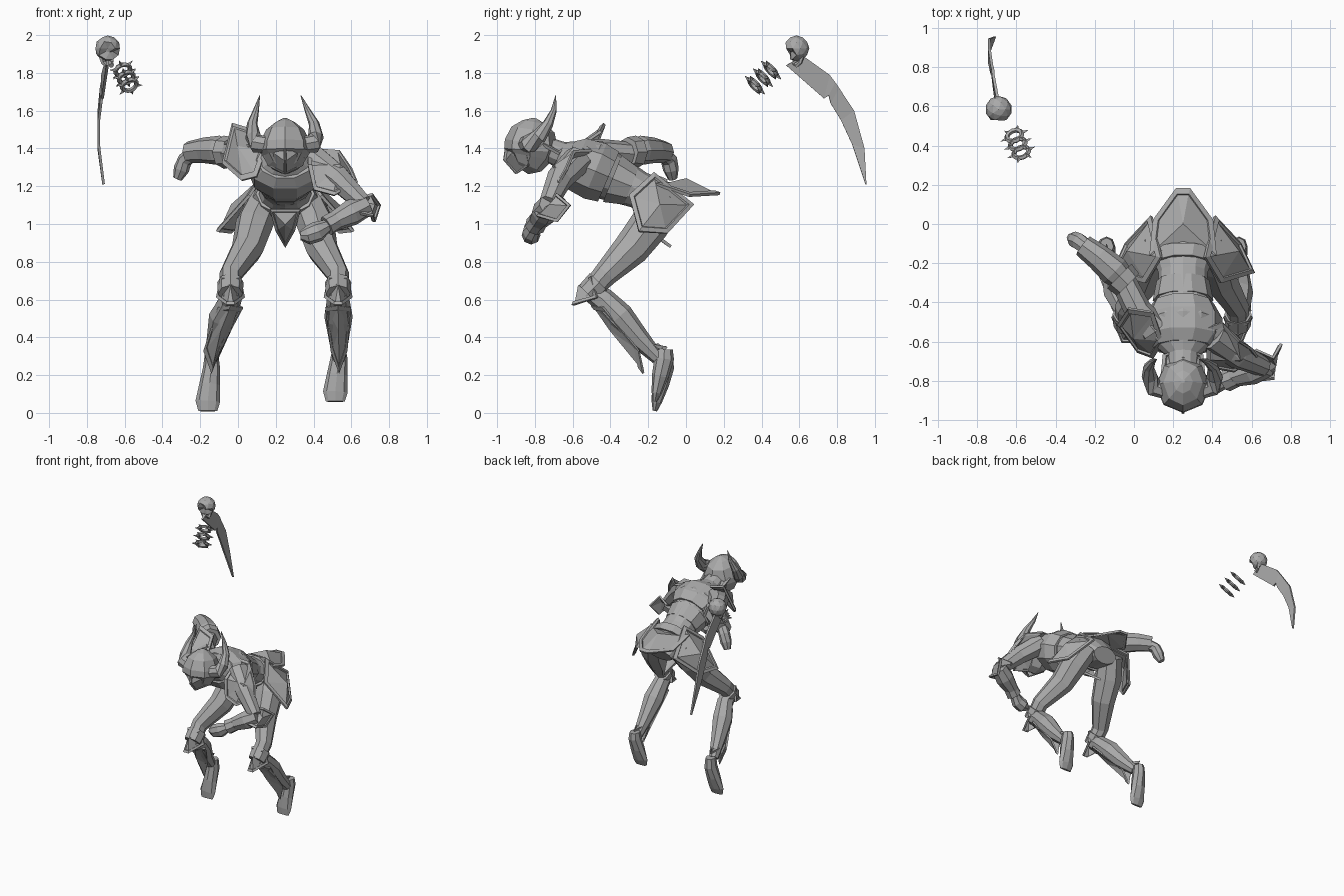
import bpy, bmesh, math
from mathutils import Vector

if "Cube" in bpy.data.objects:
    bpy.data.objects.remove(bpy.data.objects["Cube"])

steel = bpy.data.materials.new("grey_steel")
steel.use_nodes = True
steel.diffuse_color = (.4, .4, .4, 1)
steel.node_tree.nodes["Principled BSDF"].inputs["Base Color"].default_value = steel.diffuse_color

MID = .25  # centre line of the figure


def finish(name, bm, thickness=0):
    """Turn a bmesh into a flat-shaded object."""
    bmesh.ops.recalc_face_normals(bm, faces=bm.faces)
    mesh = bpy.data.meshes.new(name)
    bm.to_mesh(mesh)
    bm.free()
    mesh.materials.append(steel)
    obj = bpy.data.objects.new(name, mesh)
    bpy.context.collection.objects.link(obj)
    if thickness:
        solid = obj.modifiers.new("thickness", "SOLIDIFY")
        solid.thickness = thickness
        solid.offset = 0
    return obj


def loft(name, stations, side=(1, 0, 0), sides=8):
    """Skin through stations (x, y, z, half width along side, half depth)."""
    bm = bmesh.new()
    centres = [Vector(s[:3]) for s in stations]
    loops = []
    for i, s in enumerate(stations):
        tangent = centres[min(i + 1, len(centres) - 1)] - centres[max(i - 1, 0)]
        tangent.normalize()
        u = Vector(side)
        u = (u - tangent * u.dot(tangent)).normalized()
        v = tangent.cross(u)
        loop = []
        for k in range(sides):
            a = math.tau * k / sides
            loop.append(bm.verts.new(centres[i] + u * s[3] * math.cos(a) + v * s[-1] * math.sin(a)))
        loops.append(loop)
    for low, high in zip(loops, loops[1:]):
        for k in range(sides):
            j = (k + 1) % sides
            bm.faces.new((low[k], low[j], high[j], high[k]))
    bm.faces.new(loops[0])
    bm.faces.new(loops[-1])
    return finish(name, bm)


def plate(name, outline, peak, thickness=.016, rim=.14):
    """Armour plate: raised border, then facets rising to a peak."""
    bm = bmesh.new()
    outline = [Vector(p) for p in outline]
    peak = Vector(peak)
    middle = sum(outline, Vector()) / len(outline)
    step = (peak - middle).normalized() * .01
    border = [p.lerp(peak, rim) for p in outline]
    sunk = [p.lerp(peak, rim + .03) - step for p in outline]
    rows = [[bm.verts.new(p) for p in row] for row in (outline, border, sunk)]
    top = bm.verts.new(peak)
    for k in range(len(outline)):
        j = (k + 1) % len(outline)
        for a, b in zip(rows, rows[1:]):
            bm.faces.new((a[k], a[j], b[j], b[k]))
        bm.faces.new((rows[-1][k], rows[-1][j], top))
    return finish(name, bm, thickness)


def flip(points):
    """Mirror points across the figure's centre line."""
    return [(2 * MID - p[0], *p[1:]) for p in points]


def plate_pair(name, outline, peak, **options):
    """The same plate on both sides of the figure."""
    plate("left_" + name, outline, peak, **options)
    plate("right_" + name, flip(outline), flip([peak])[0], **options)


def centred(points):
    return [(MID, *p) for p in points]


# Torso leaning forward, with overlapping lames
loft("torso", centred([
    (-.03, 1.06, .1, .06), (-.13, 1.12, .17, .11), (-.25, 1.18, .125, .1),
    (-.38, 1.24, .13, .125), (-.5, 1.3, .19, .15), (-.6, 1.33, .17, .12),
    (-.67, 1.37, .08, .07), (-.77, 1.41, .07, .06)]), sides=12)
loft("chest_plate", centred([(-.41, 1.25, .16, .15), (-.48, 1.28, .2, .165), (-.58, 1.32, .2, .15),
                             (-.63, 1.34, .15, .11)]), sides=10)
loft("waist_lame", centred([(-.29, 1.2, .135, .11), (-.39, 1.24, .155, .14)]), sides=10)
loft("belt", centred([(-.15, 1.13, .185, .125), (-.21, 1.16, .155, .12)]), sides=10)

# Skirt: tail plate, hip plates and loin plate
tail = [(.08, -.16, 1.21), (.1, .02, 1.15), (.215, .18, 1.16)]
plate("tail_plate", tail + flip(tail)[::-1], (MID, 0, 1.235))
plate_pair("hip_plate", [(.36, -.17, 1.27), (.41, .04, 1.1), (.54, -.1, .95), (.61, -.25, .96), (.44, -.3, 1.15)],
           (.53, -.14, 1.1))
loin = [(.17, -.27, 1.08), (.2, -.2, .97), (MID, -.08, .88)]
plate("loin_plate", loin + flip(loin[:2])[::-1], (MID, -.26, 1.0))

# Helmet: smooth pointed dome, ridged visor and flared neck guard
loft("helmet", centred([
    (-.8, 1.56, .01), (-.805, 1.54, .05, .06), (-.81, 1.5, .1, .115), (-.82, 1.43, .135, .14),
    (-.825, 1.39, .14, .138), (-.825, 1.36, .12, .12), (-.84, 1.31, .09, .08), (-.86, 1.28, .03)]))
plate_pair("visor", [(MID, -.95, 1.44), (MID, -.965, 1.34), (MID, -.9, 1.265), (.34, -.83, 1.31),
                     (.375, -.85, 1.41)], (.3, -.925, 1.37), thickness=.01, rim=.08)
nape = [(.14, -.76, 1.42), (.15, -.67, 1.37), (.21, -.65, 1.4)]
plate("neck_guard", nape + flip(nape)[::-1], (MID, -.68, 1.44))

# Horns, the left one leaning inward
horn = [(.17, -.85, 1.42, .045), (.1, -.83, 1.425, .05), (.08, -.78, 1.46, .042),
        (.075, -.73, 1.53, .028), (.095, -.7, 1.6, .016), (.115, -.69, 1.68, .002)]
loft("right_horn", horn, side=(0, 1, 0))
loft("left_horn", [(x - (z - 1.42) * .2, y, z, r) for x, y, z, r in flip(horn)], side=(0, 1, 0))


# Legs: thigh, kneecap, shin, greave and hanging foot
def leg(label, hip_x, knee, foot, lift):
    thigh = (hip_x + knee) / 2
    loft(label + "_thigh", [
        (hip_x, -.1, 1.12, .09, .09), (hip_x * .7 + knee * .3, -.19, 1, .1, .105), (thigh, -.29, .87, .085, .095),
        (knee, -.43, .73, .06, .065), (knee, -.5, .65, .055)])
    loft(label + "_shin", [
        (knee, -.51, .65, .05, .055), (knee, -.44, .6, .06, .065), (knee * .6 + foot * .4, -.35, .51, .075, .075),
        (knee * .3 + foot * .7, -.255, .4, .055, .058), (foot, -.15, .29, .036)])
    cap = [(knee - .05, -.5, .72), (knee - .07, -.47, .61), (knee - .02, -.6, .57),
           (knee + .02, -.6, .57), (knee + .07, -.47, .61), (knee + .05, -.5, .72)]
    plate(label + "_kneecap", cap, (knee, -.565, .67))
    loft(label + "_knee_wrap", [(knee, -.46, .69, .07), (knee, -.52, .63, .065)])
    greave = [(knee - .065, -.44, .56), (foot - .04, -.25, .33), (foot, -.225, .21),
              (foot + .04, -.25, .33), (knee + .065, -.44, .56), (knee, -.5, .57)]
    plate(label + "_greave", greave, ((knee + foot) / 2, -.4, .44), .012)
    loft(label + "_foot", [
        (foot, -.115, .31 + lift / 2, .036, .045), (foot, -.115, .24 + lift, .045, .052),
        (foot - .01, -.135, .15 + lift, .055, .045), (foot - .02, -.155, .06 + lift, .065, .028),
        (foot - .02, -.165, .01 + lift, .05, .012)])
    spur = [(foot - .03, -.18, .36), (foot, -.1, .345), (foot + .03, -.18, .36)]
    plate(label + "_heel_spur", spur, (foot, -.15, .365), .01)


leg("left", .36, .53, .535, .05)
leg("right", .14, -.04, -.14, 0)

# Left arm, bent across the body
loft("left_upper_arm", [(.4, -.57, 1.34, .08), (.53, -.67, 1.24, .07), (.66, -.73, 1.11, .05)], side=(0, 0, 1))
loft("left_forearm", [(.68, -.72, 1.1, .06), (.6, -.75, 1.06, .07), (.48, -.79, 1, .045)], side=(0, 0, 1))
loft("left_cuff", [(.52, -.78, 1.02, .052), (.47, -.8, .99, .056)], side=(0, 0, 1))
loft("left_fist", [(.47, -.8, .99, .035), (.42, -.82, .96, .055, .045), (.37, -.82, .94, .05), (.33, -.82, .94, .025)],
     side=(0, 0, 1))
elbow = [(.62, -.64, 1.13), (.71, -.68, 1.16), (.75, -.61, 1.1), (.72, -.68, 1.01), (.71, -.79, 1.04),
         (.63, -.8, 1.06)]
plate("left_elbow_plate", elbow, (.72, -.72, 1.1))
shoulder = [(.37, -.7, 1.31), (.37, -.53, 1.41), (.45, -.5, 1.39), (.54, -.59, 1.385), (.6, -.63, 1.29),
            (.63, -.67, 1.22), (.51, -.75, 1.15), (.4, -.73, 1.18)]
plate("left_pauldron", shoulder, (.54, -.69, 1.31), rim=.1)

# Right arm, swung back
loft("right_upper_arm", [(.1, -.54, 1.36, .085), (.02, -.44, 1.38, .07), (-.05, -.3, 1.37, .065)], side=(0, 0, 1))
loft("right_elbow_cuff", [(-.03, -.31, 1.38, .08), (-.075, -.265, 1.38, .088)], side=(0, 0, 1))
loft("right_forearm", [(-.04, -.3, 1.38, .06), (-.1, -.24, 1.39, .078), (-.18, -.17, 1.39, .068),
                       (-.26, -.11, 1.38, .058)], side=(0, 0, 1))
loft("right_fist", [(-.23, -.13, 1.38, .04), (-.28, -.09, 1.34, .045, .04), (-.3, -.08, 1.29, .042),
                    (-.32, -.07, 1.24, .025)], side=(0, 1, 0))
shoulder = [(-.03, -.43, 1.53), (.1, -.45, 1.49), (.15, -.6, 1.39), (.1, -.68, 1.25), (.02, -.65, 1.23),
            (-.08, -.51, 1.32)]
plate("right_pauldron", shoulder, (0, -.58, 1.41))

# Skull pommel: eye sockets pushed in, small jaw below
bm = bmesh.new()
bmesh.ops.create_icosphere(bm, subdivisions=2, radius=.068)
gaze = Vector((.45, -.7, -.4)).normalized()
across = gaze.cross(Vector((0, 0, 1))).normalized()
centre = Vector((-.69, .585, 1.93))
for vert in bm.verts:
    way = vert.co.normalized()
    if max(way.dot((gaze + across * s).normalized()) for s in (-.55, .55)) > .92:
        vert.co *= .55
    vert.co += centre
finish("skull", bm)
down = gaze.cross(across).normalized()
if down.z > 0:
    down = -down
for s in (-1, 1):
    hinge = centre + across * s * .04 + down * .035
    chin = centre + gaze * .055 + down * .075 + across * s * .012
    loft("skull_jaw", [(*hinge, .012), (*(hinge.lerp(chin, .5) + down * .015), .012), (*chin, .014)],
         side=gaze, sides=5)

# Curved blade with a nick in its inner edge
inner = [(.53, 1.84), (.73, 1.665), (.755, 1.68), (.765, 1.64), (.82, 1.55), (.88, 1.42), (.95, 1.21)]
outer = [(.62, 1.89), (.76, 1.79), (.79, 1.75), (.81, 1.72), (.89, 1.6), (.945, 1.4), (.955, 1.21)]
bm = bmesh.new()
rows = []
for pair in zip(inner, outer):
    drop = 1.87 - (pair[0][1] + pair[1][1]) / 2
    bend = -.69 - .05 * math.sin(math.pi * 1.3 * drop)
    rows.append([bm.verts.new((bend, *p)) for p in pair])
for a, b in zip(rows, rows[1:]):
    bm.faces.new((a[0], a[1], b[1], b[0]))
finish("blade", bm, .014)

# Three spiked chain rings
first, last = Vector((-.61, .45, 1.815)), Vector((-.575, .365, 1.735))
axis = (last - first).normalized()
u = axis.cross(Vector((0, 0, 1))).normalized()
v = axis.cross(u)
for i in range(3):
    hub = first.lerp(last, i / 2)
    bpy.ops.mesh.primitive_torus_add(location=hub, rotation=axis.to_track_quat("Z", "Y").to_euler(),
                                     major_segments=12, minor_segments=5, major_radius=.04, minor_radius=.013)
    ring = bpy.context.object
    ring.name = "chain_ring"
    ring.data.materials.append(steel)
    for k in range(6):
        a = math.tau * k / 6
        out = u * math.cos(a) + v * math.sin(a)
        loft("ring_spike", [(*(hub + out * .04), .014), (*(hub + out * .075), .001)], side=axis, sides=4)
